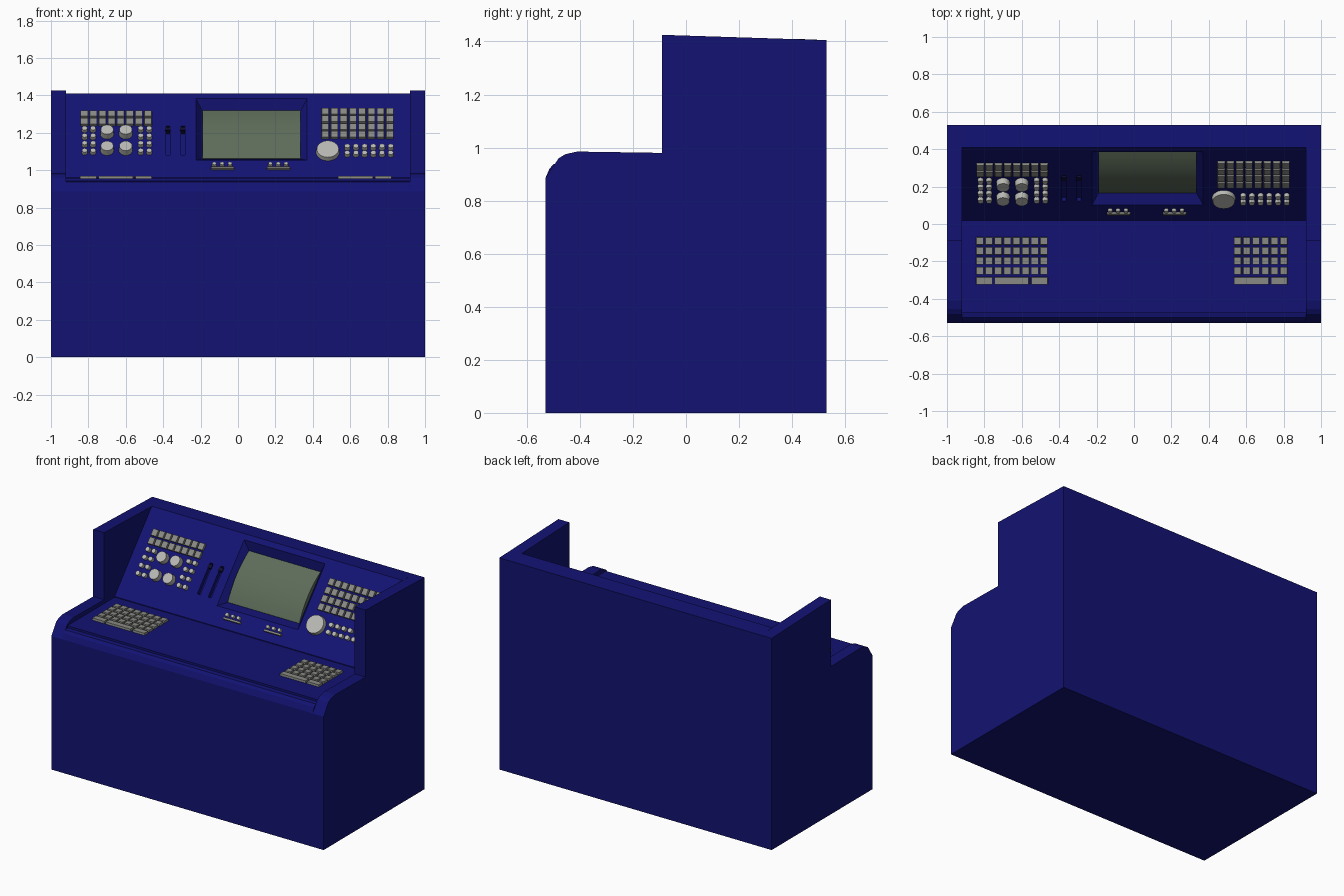
import bpy, bmesh, math
from mathutils import Matrix, Vector

if "Cube" in bpy.data.objects:
    bpy.data.objects.remove(bpy.data.objects["Cube"])


def material(name, rgb):
    m = bpy.data.materials.new(name)
    m.diffuse_color = (*rgb, 1)
    m.use_nodes = True
    m.node_tree.nodes["Principled BSDF"].inputs["Base Color"].default_value = m.diffuse_color
    return m


BLUE = material("navy_paint", (0.006, 0.006, 0.17))
DARK = material("slider_dark", (0.004, 0.004, 0.03))
KEY = material("key_grey", (0.25, 0.25, 0.23))
KNOB = material("knob_grey", (0.48, 0.48, 0.45))
GLASS = material("screen_green", (0.11, 0.15, 0.10))

# Local frames: x across, y up the surface, z out of it
C, S = 0.655, 0.756
PANEL = Matrix(((1, 0, 0, 0), (0, C, -S, 0.02), (0, S, C, 0.96), (0, 0, 0, 1)))
DESK = Matrix.Translation((0, 0, 0.955))


def up(z):
    """Distance along the sloped panel for a given height."""
    return (z - 0.96) / S


def finish(name, bm, mat, frame=Matrix(), smooth=False):
    bm.transform(frame)
    bmesh.ops.recalc_face_normals(bm, faces=bm.faces)
    me = bpy.data.meshes.new(name)
    bm.to_mesh(me)
    bm.free()
    me.materials.append(mat)
    if smooth:
        me.shade_smooth()
        me.set_sharp_from_angle(angle=math.radians(35))
    ob = bpy.data.objects.new(name, me)
    bpy.context.collection.objects.link(ob)
    return ob


def prism(name, pts, x0, x1, mat, frame=Matrix(), smooth=False):
    """Extrude a (y, z) profile from x0 to x1."""
    bm = bmesh.new()
    face = bm.faces.new([bm.verts.new((x0, y, z)) for y, z in pts])
    ext = bmesh.ops.extrude_face_region(bm, geom=[face])["geom"]
    bmesh.ops.translate(bm, vec=(x1 - x0, 0, 0),
                        verts=[v for v in ext if isinstance(v, bmesh.types.BMVert)])
    return finish(name, bm, mat, frame, smooth)


def add_block(bm, x0, x1, y0, y1, z0, z1, inset=(0, 0)):
    """Box whose top is narrowed by inset in x and y."""
    vs = bmesh.ops.create_cube(bm, size=1)["verts"]
    for v in vs:
        top = v.co.z > 0
        ix, iy = inset if top else (0, 0)
        v.co = Vector((x1 - ix if v.co.x > 0 else x0 + ix,
                       y1 - iy if v.co.y > 0 else y0 + iy, z1 if top else z0))


def keys(name, cells, frame, height=0.014):
    bm = bmesh.new()
    for x0, x1, y0, y1 in cells:
        add_block(bm, x0, x1, y0, y1, -0.005, height, (0.002, 0.002))
    return finish(name, bm, KEY, frame)


def grid_cells(x0, cols, pitch, w, ys, h):
    return [(x0 + i * pitch, x0 + i * pitch + w, y - h / 2, y + h / 2)
            for y in ys for i in range(cols)]


def knobs(name, spots, r, h, seg=16):
    bm = bmesh.new()
    for x, z in spots:
        bmesh.ops.create_cone(bm, cap_ends=True, segments=seg, radius1=r, radius2=r * 0.92,
                              depth=h + 0.005,
                              matrix=Matrix.Translation((x, up(z), (h - 0.005) / 2)))
    return finish(name, bm, KNOB, PANEL, True)


# Side panels with rounded front shoulder and raised wing
side = [(-0.53, 0), (-0.53, 0.885), (-0.48, 0.96), (-0.455, 0.975), (-0.41, 0.985),
        (-0.09, 0.98), (-0.09, 1.425), (0.53, 1.405), (0.53, 0)]
for label, s in (("left", -1), ("right", 1)):
    prism(f"{label}_side_panel", side, s * 0.92, s, BLUE)

# Cabinet body: front, lip, desk, sloped panel, top
body = prism("console_body",
             [(-0.53, 0), (-0.53, 0.885), (-0.515, 0.92), (-0.50, 0.937), (-0.475, 0.941),
              (-0.475, 0.955), (0.02, 0.955), (0.02, 0.96), (0.41, 1.41), (0.53, 1.405),
              (0.53, 0)], -0.92, 0.92, BLUE)

# Screen recess and slider slots cut into the panel
sliders = (-0.375, -0.295)
bm = bmesh.new()
add_block(bm, -0.19, 0.335, 0.171, 0.511, -0.045, 0.045, (-0.07, -0.095))
for x in sliders:
    add_block(bm, x - 0.011, x + 0.011, up(1.08), up(1.235), -0.025, 0.02)
cutter = finish("recess_cutter", bm, BLUE, PANEL)
cutter.hide_render = True
mod = body.modifiers.new("recesses", "BOOLEAN")
mod.operation, mod.solver, mod.object = "DIFFERENCE", "EXACT", cutter
bpy.context.view_layer.objects.active = body
bpy.ops.object.modifier_apply(modifier=mod.name)
bpy.data.objects.remove(cutter)

# Slider handles
bm = bmesh.new()
for x in sliders:
    add_block(bm, x - 0.015, x + 0.015, up(1.21), up(1.228), -0.025, 0.006)
finish("slider_handles", bm, DARK, PANEL)

# Bulging screen glass
arc = [(0.341 + 0.17 * t, -0.043 + 0.028 * (1 - t * t)) for t in [i / 5 - 1 for i in range(11)]]
prism("screen_glass", [(0.171, -0.06)] + arc + [(0.511, -0.06)], -0.19, 0.335, GLASS, PANEL, True)

# Panel keypads
keys("left_panel_keys", grid_cells(-0.843, 8, 0.0487, 0.042, (up(1.295), up(1.254)), 0.046), PANEL)
keys("right_panel_keys", grid_cells(0.446, 8, 0.0493, 0.041,
                                    [up(z) for z in (1.308, 1.266, 1.225, 1.184)], 0.046), PANEL)

# Desk keyboards, each with a bottom row of wide keys
rows = (-0.091, -0.144, -0.197, -0.25)
wide = [(-0.845, -0.755), (-0.747, -0.562), (-0.55, -0.46)]
keys("left_desk_keys", grid_cells(-0.845, 8, 0.0489, 0.042, rows, 0.042)
     + [(a, b, -0.325, -0.283) for a, b in wide], DESK)
keys("right_desk_keys", grid_cells(0.533, 6, 0.0494, 0.041, rows, 0.042)
     + [(a, b, -0.325, -0.283) for a, b in ((0.533, 0.722), (0.731, 0.821))], DESK)

# Knobs and round buttons
knobs("left_buttons", [(x, z) for x in (-0.82, -0.775, -0.52, -0.475)
                       for z in (1.211, 1.172, 1.132, 1.092)], 0.016, 0.022, 12)
knobs("left_knobs", [(x, z) for x in (-0.70, -0.60) for z in (1.193, 1.106)], 0.037, 0.037, 20)
knobs("right_buttons", [(0.584 + 0.0465 * i, z) for i in range(6) for z in (1.116, 1.08)],
      0.016, 0.022, 12)
knobs("large_dial", [(0.48, 1.097)], 0.064, 0.025, 28)

# Small buttons and bars under the screen
knobs("screen_buttons", [(x + d, 1.025) for x in (-0.085, 0.215) for d in (-0.042, 0, 0.042)],
      0.012, 0.018, 12)
keys("screen_bars", [(x - 0.063, x + 0.063, up(1.0), up(1.012)) for x in (-0.082, 0.217)], PANEL)
